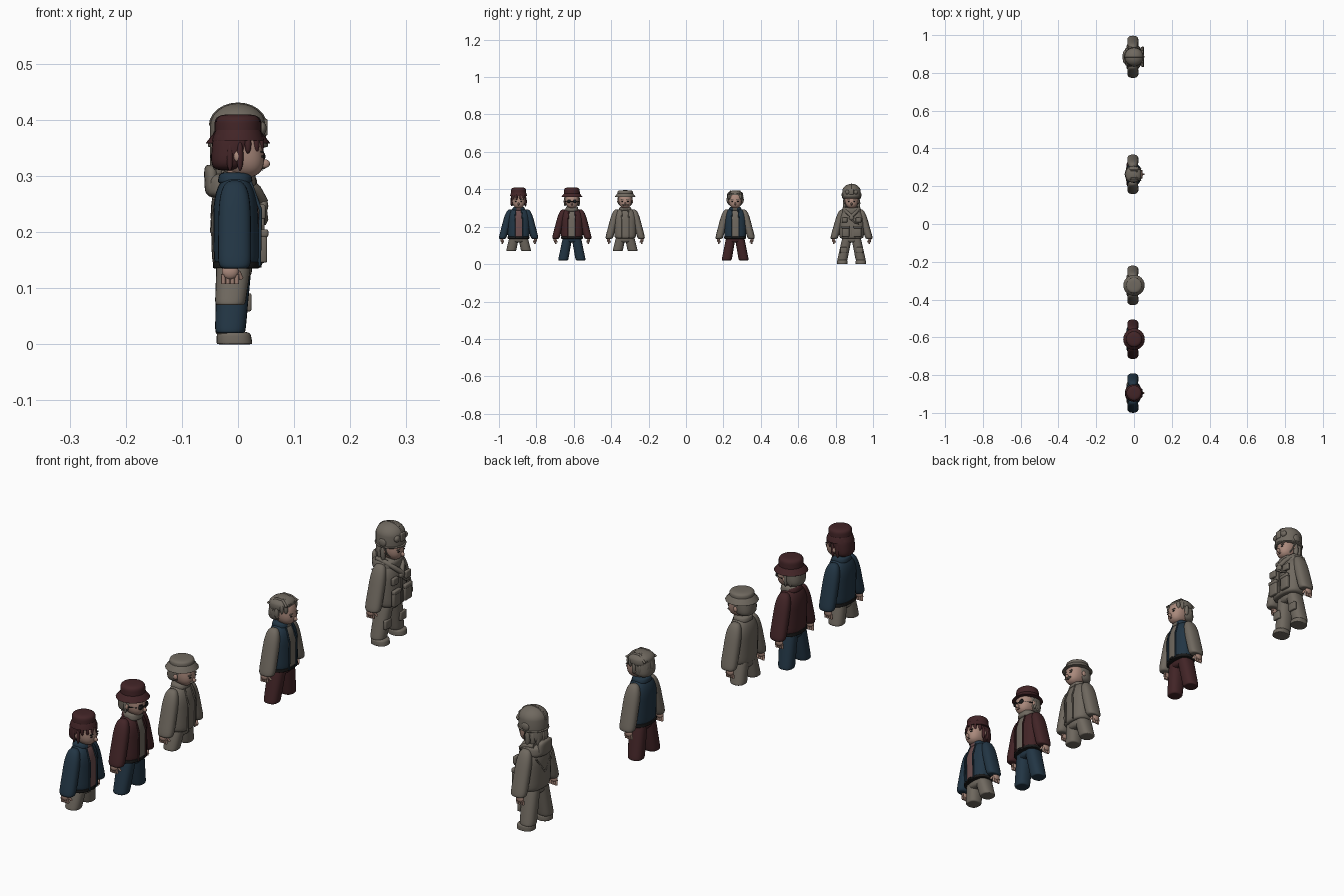
import bpy, bmesh, math
from mathutils import Vector

if "Cube" in bpy.data.objects:
    bpy.data.objects.remove(bpy.data.objects["Cube"])


def material(name, *rgb):
    mat = bpy.data.materials.new(name)
    mat.use_nodes = True
    mat.diffuse_color = (*rgb, 1)
    mat.node_tree.nodes["Principled BSDF"].inputs["Base Color"].default_value = (*rgb, 1)
    return mat


GREY = material("warm grey cloth", .16, .14, .115)
RED = material("dark maroon cloth", .055, .018, .02)
BLUE = material("dark navy cloth", .016, .036, .058)
SKIN = material("skin", .4, .25, .2)
ROSE = material("dusty rose shirt", .15, .075, .075)
BLACK = material("near black", .01, .01, .01)

SIDES = (1, -1)
FACE, EYES, HAT, CHEST = .043, .335, .37, .043   # front of face, eye and hat heights, front of chest


def register(name, data, *materials):
    for mat in materials:
        data.materials.append(mat)
    part = bpy.data.objects.new(figure + " " + name, data)
    part.location.y = origin
    bpy.context.collection.objects.link(part)


def finish(bm, name, *materials):
    bmesh.ops.recalc_face_normals(bm, faces=bm.faces)
    for face in bm.faces:
        face.smooth = True
        # the open front of a jacket shows the shirt
        middle = face.calc_center_median()
        if len(materials) > 1 and middle.x > .01 and abs(middle.y) < .0125:
            face.material_index = 1
    mesh = bpy.data.meshes.new(name)
    bm.to_mesh(mesh)
    bm.free()
    mesh.set_sharp_from_angle(angle=math.radians(50))
    register(name, mesh, *materials)


def signed_power(value, exponent):
    return math.copysign(abs(value) ** exponent, value)


# tapered rounded form from foot to top; low and high set how square each end is
def pod(name, foot, top, foot_radii, top_radii, *materials, low=4, high=4, power=2.4):
    bm = bmesh.new()
    sides, previous = 24, None
    foot, top = Vector(foot), Vector(top)
    foot_radii, top_radii = Vector(foot_radii), Vector(top_radii)
    for degrees in range(-85, 90, 10):
        pitch = math.radians(degrees)
        squareness = 2 / (low if degrees < 0 else high)
        along = (1 + signed_power(math.sin(pitch), squareness)) / 2
        centre = foot.lerp(top, along)
        radii = foot_radii.lerp(top_radii, along) * math.cos(pitch) ** squareness
        ring = []
        for step in range(sides):
            turn = math.tau * step / sides
            across = Vector((radii.x * signed_power(math.cos(turn), 2 / power),
                             radii.y * signed_power(math.sin(turn), 2 / power), 0))
            ring.append(bm.verts.new(centre + across))
        if previous:
            for i in range(sides):
                bm.faces.new((previous[i - 1], previous[i], ring[i], ring[i - 1]))
        else:
            bm.faces.new(ring)
        previous = ring
    bm.faces.new(previous)
    finish(bm, name, *materials)


def ball(name, centre, radii, mat):
    bm = bmesh.new()
    bmesh.ops.create_uvsphere(bm, u_segments=16, v_segments=10, radius=1)
    bmesh.ops.scale(bm, vec=radii, verts=bm.verts)
    bmesh.ops.translate(bm, vec=centre, verts=bm.verts)
    finish(bm, name, mat)


def box(name, centre, size, mat):
    bm = bmesh.new()
    bmesh.ops.create_cube(bm, size=1)
    bmesh.ops.scale(bm, vec=size, verts=bm.verts)
    bmesh.ops.translate(bm, vec=centre, verts=bm.verts)
    bmesh.ops.bevel(bm, geom=bm.edges[:], offset=min(size) / 4, segments=2,
                    profile=.5, affect='EDGES')
    finish(bm, name, mat)


def tube(name, radius, mat, *points):
    curve = bpy.data.curves.new(name, 'CURVE')
    curve.dimensions = '3D'
    curve.bevel_depth, curve.bevel_resolution, curve.use_fill_caps = radius, 2, True
    spline = curve.splines.new('POLY')
    spline.points.add(len(points) - 1)
    for point, position in zip(spline.points, points):
        point.co = (*position, 1)
    register(name, curve, mat)


def head(hair, brows):
    pod("neck", (0, 0, .27), (0, 0, .33), (.02, .02), (.02, .02), SKIN)
    pod("head", (.014, 0, .298), (-.003, 0, .39), (.038, .033), (.042, .038), SKIN, low=2.5, high=2.5)
    pod("hair", (-.018, 0, .31), (-.002, 0, .39), (.032, .04), (.042, .04), hair, high=3)
    ball("nose", (FACE + .004, 0, .322), (.01, .005, .008), SKIN)
    ball("mouth", (FACE, 0, .311), (.002, .008, .001), ROSE)
    for side in SIDES:
        ball("ear", (0, side * .038, EYES), (.008, .005, .01), SKIN)
        box("eye", (FACE, side * .015, EYES), (.006, .009, .004), BLACK)
        box("eyebrow", (FACE, side * .015, EYES + .008), (.006, .014, .003), brows)


def locks(hair, height, length, thickness, *angles):
    for angle in angles:
        for side in SIDES:
            turn = math.radians(angle * side)
            ball("hair lock", (.042 * math.cos(turn), .038 * math.sin(turn), height),
                 (thickness, thickness, length), hair)


def jacket(cloth, shirt):
    pod("jacket", (-.002, 0, .137), (-.005, 0, .302), (.041, .058), (.04, .062),
        cloth, shirt, low=10, high=2.5)
    pod("collar", (-.005, 0, .285), (-.005, 0, .307), (.032, .036), (.028, .03), cloth, shirt)
    for side in SIDES:
        tube("jacket edge", .003, cloth, (.02, side * .015, .295),
             (CHEST - .003, side * .02, .24), (CHEST - .005, side * .02, .14))


def arms(sleeve, spread=1):
    for side in SIDES:
        out = side * spread
        pod("sleeve", (-.006, out * .087, .135), (-.006, out * .046, .292),
            (.03, .021), (.028, .021), sleeve, low=8, high=3)
        ball("palm", (-.014, out * .09, .13), (.015, .008, .014), SKIN)
        for finger in range(4):
            x = finger * .008 - .026
            tube("finger", .004, SKIN, (x, out * .09, .125), (x, out * .087, .108))
        tube("thumb", .004, SKIN, (0, out * .086, .13), (.006, out * .08, .117))


def legs(cloth, bottom, spread):
    pod("hips", (-.006, 0, .115), (-.006, 0, .165), (.03, .04), (.033, .05), cloth)
    for side in SIDES:
        pod("trouser leg", (-.014, side * spread, bottom), (-.006, side * .02, .16),
            (.027, .027), (.032, .025), cloth, low=15, high=6)


def belt():
    pod("belt", (-.003, 0, .135), (-.003, 0, .148), (.042, .059), (.042, .059), BLACK, low=9, high=9)
    box("buckle", (CHEST - .004, 0, .142), (.006, .014, .01), BLACK)


def hat(cloth, height, brim, crown, top):
    pod("hat crown", (0, 0, height - .01), (0, 0, top), (crown, crown), (crown, crown),
        cloth, low=20, high=4, power=2)
    pod("hat brim", (0, 0, height - .012), (0, 0, height + .008), (brim, brim), (crown, crown),
        cloth, low=30, high=30, power=2)


# figure in a navy jacket
figure, origin = "navy", -.895
head(RED, BLACK)
locks(RED, .357, .017, .006, 15, 40, 65)
locks(RED, EYES, .026, .006, 85, 110)
hat(RED, HAT + .005, .047, .04, .41)
jacket(BLUE, ROSE)
arms(BLUE)
legs(GREY, .07, .04)
belt()

# figure in a maroon jacket with sunglasses and scarf
figure, origin = "maroon", -.61
head(GREY, BLACK)
locks(GREY, EYES, .024, .006, 95, 120, 145, 170)
hat(RED, HAT, .058, .042, .41)
for side in SIDES:
    ball("sunglass lens", (FACE, side * .015, EYES), (.006, .012, .008), BLACK)
    tube("sunglass arm", .002, BLACK, (FACE - .007, side * .026, EYES), (0, side * .041, EYES))
box("sunglass bridge", (FACE + .003, 0, EYES), (.004, .016, .004), BLACK)
jacket(RED, GREY)
pod("scarf", (0, 0, .28), (0, 0, .31), (.034, .036), (.03, .032), GREY)
arms(RED)
legs(BLUE, .02, .047)
belt()

# plain grey figure with moustache
figure, origin = "plain", -.325
head(GREY, GREY)
hat(GREY, HAT, .057, .042, .395)
for side in SIDES:
    ball("moustache", (FACE + .002, side * .007, .316), (.005, .01, .004), GREY)
jacket(GREY, GREY)
arms(GREY)
legs(GREY, .07, .04)

# figure in a vest with swept hair
figure, origin = "vest", .263
head(GREY, GREY)
pod("hair top", (-.005, 0, .35), (-.002, 0, .395), (.039, .044), (.044, .042), GREY, high=2)
locks(GREY, .362, .018, .007, 45, 65)
locks(GREY, .345, .022, .008, *range(90, 181, 30))
for strand in range(-3, 4):
    tube("hair strand", .004, GREY, (.036, strand * .011, .374), (.015, strand * .008, .39),
         (-.015, strand * .008, .39), (-.04, strand * .011, HAT))
jacket(BLUE, GREY)
arms(GREY)
legs(RED, .02, .046)
belt()

# explorer with helmet, hood, pouches and boots
figure, origin = "explorer", .885
head(GREY, GREY)
locks(GREY, .325, .03, .009, 95, 120, 145, 170)
pod("helmet", (0, 0, .35), (0, 0, .429), (.05, .049), (.05, .049), GREY, low=20, high=2, power=2)
pod("helmet rim", (0, 0, .35), (0, 0, .36), (.054, .051), (.054, .051), GREY, power=2)
arch = [math.radians(angle) for angle in range(0, 181, 15)]
tube("helmet ridge", .003, GREY, *((.049 * math.cos(a), 0, .39 + .038 * math.sin(a)) for a in arch))
box("lamp mount", (.047, 0, .387), (.012, .024, .03), GREY)
for side in SIDES:
    ball("goggle lens", (.042, side * .022, .385), (.009, .013, .012), GREY)
    ball("helmet ear disc", (0, side * .047, HAT), (.015, .006, .015), GREY)
    tube("chin strap", .0025, GREY, (0, side * .044, .36), (.012, side * .037, .325),
         (.025, side * .012, .3))
arms(GREY, 1.085)
pod("padded coat", (0, 0, .136), (-.006, 0, .3), (.046, .066), (.045, .068), GREY, low=10, high=2.5)
pod("hood collar", (-.012, 0, .26), (-.012, 0, .305), (.046, .056), (.046, .05), GREY)
pod("hood back", (-.045, 0, .265), (-.048, 0, .32), (.014, .038), (.013, .034), GREY)
for side in SIDES:
    tube("collar fold", .009, GREY, (-.03, side * .038, .302), (.01, side * .04, .296),
         (.034, side * .022, .275), (.045, 0, .255))
    box("lower pouch", (CHEST + .002, side * .032, .173), (.014, .04, .055), GREY)
    box("pouch flap", (CHEST + .004, side * .032, .198), (.014, .043, .014), GREY)
    box("chest pouch", (CHEST, side * .037, .236), (.012, .03, .026), GREY)
    tube("back strap", .003, GREY, (-CHEST, side * .045, .26), (-CHEST - .004, 0, .2))
    box("knee pad", (.018, side * .044, .075), (.012, .034, .032), GREY)
    pod("boot", (-.006, side * .05, 0), (-.008, side * .05, .023), (.032, .028), (.03, .028),
        GREY, low=12)
ball("chest mask", (CHEST + .003, 0, .247), (.008, .014, .013), GREY)
tube("mask hose", .004, GREY, (.048, 0, .238), (.05, .018, .222), (.047, .04, .216))
box("coat zip", (CHEST + .001, 0, .19), (.006, .005, .09), GREY)
legs(GREY, .018, .05)
